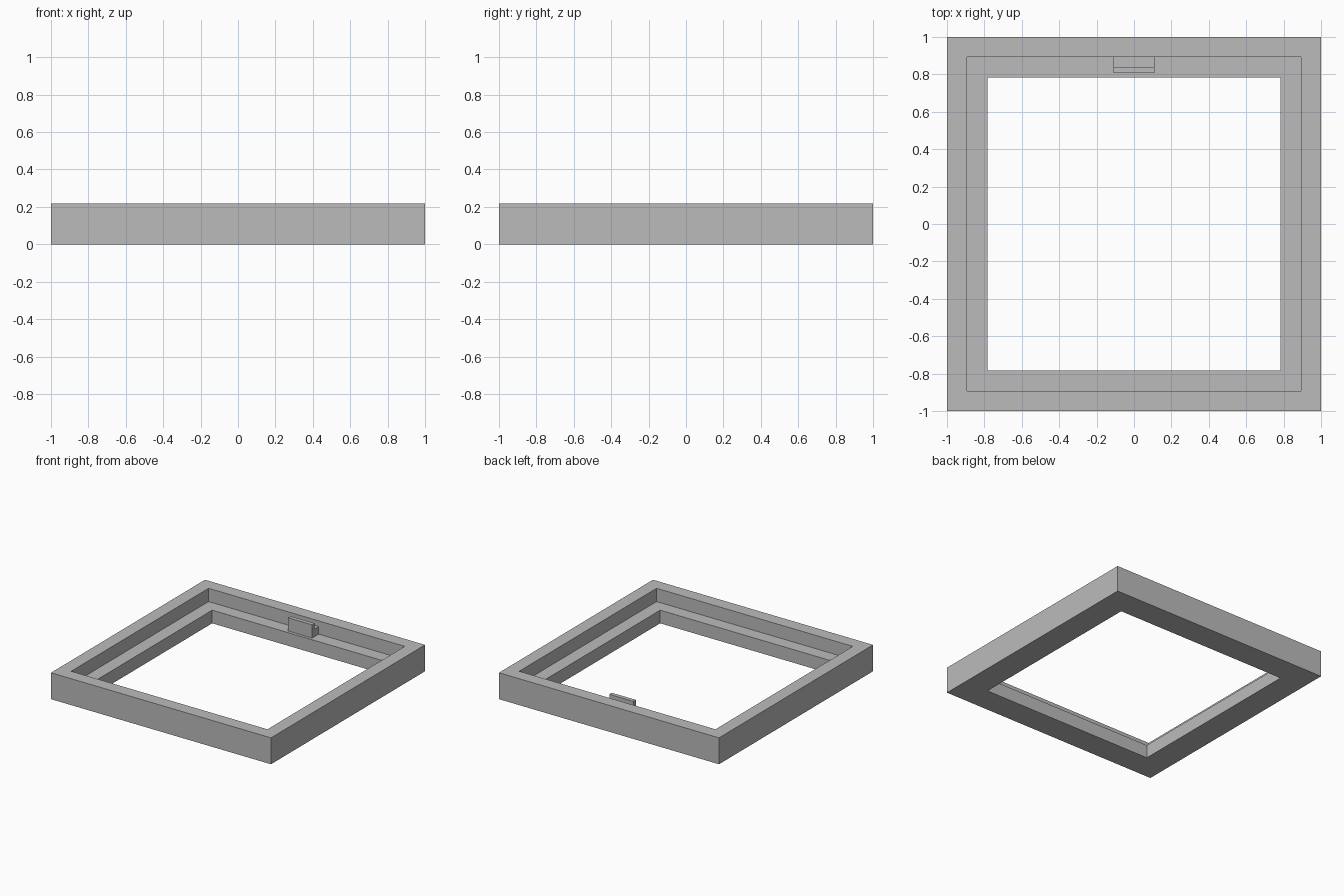
import bpy
import bmesh

if "Cube" in bpy.data.objects:
    bpy.data.objects.remove(bpy.data.objects["Cube"], do_unlink=True)

# Single plain grey
GREY = (0.5, 0.5, 0.5, 1.0)
grey = bpy.data.materials.new("plain_grey")
grey.use_nodes = True
grey.diffuse_color = GREY
grey.node_tree.nodes["Principled BSDF"].inputs["Base Color"].default_value = GREY

HEIGHT = 0.217
LEDGE = 0.108     # ledge height
OUTER = 1.0
RECESS = 0.892    # half width of the upper recess
OPENING = 0.783   # half width of the through opening


def finish(name, bm):
    bmesh.ops.recalc_face_normals(bm, faces=bm.faces)
    mesh = bpy.data.meshes.new(name)
    bm.to_mesh(mesh)
    bm.free()
    mesh.materials.append(grey)
    obj = bpy.data.objects.new(name, mesh)
    bpy.context.collection.objects.link(obj)
    return obj


def bridge(bm, loops):
    """Join each ring of vertices to the next, closing back to the first."""
    for a, b in zip(loops, loops[1:] + loops[:1]):
        n = len(a)
        for i in range(n):
            j = (i + 1) % n
            bm.faces.new((a[i], a[j], b[j], b[i]))


# Square frame: stepped cross-section carried round four mitred corners
section = [(OUTER, 0), (OUTER, HEIGHT), (RECESS, HEIGHT),
           (RECESS, LEDGE), (OPENING, LEDGE), (OPENING, 0)]
corners = [(-1, -1), (1, -1), (1, 1), (-1, 1)]
bm = bmesh.new()
bridge(bm, [[bm.verts.new((sx * r, sy * r, z)) for sx, sy in corners]
            for r, z in section])
finish("stepped_frame", bm)

# Catch on the back ledge: upright plate with a lower block behind it
profile = [(0.807, LEDGE), (RECESS, LEDGE), (RECESS, 0.17),
           (0.84, 0.17), (0.84, HEIGHT), (0.807, HEIGHT)]
bm = bmesh.new()
side = bm.faces.new([bm.verts.new((-0.109, y, z)) for y, z in profile])
ext = bmesh.ops.extrude_face_region(bm, geom=[side], use_keep_orig=True)
moved = [v for v in ext["geom"] if isinstance(v, bmesh.types.BMVert)]
bmesh.ops.translate(bm, verts=moved, vec=(0.218, 0, 0))
finish("back_catch", bm)
